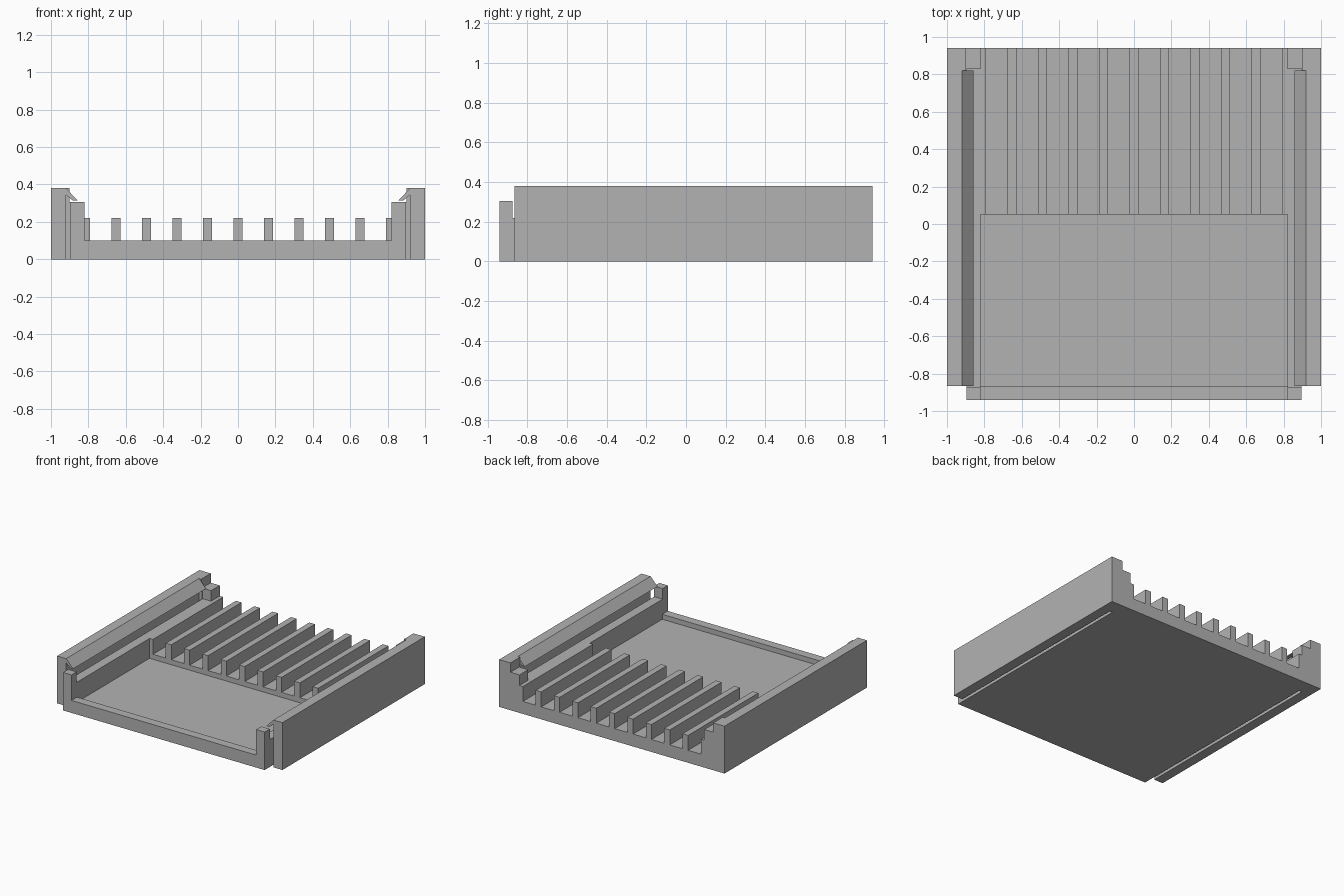
import bpy
import bmesh

if "Cube" in bpy.data.objects:
    bpy.data.objects.remove(bpy.data.objects["Cube"])

grey = bpy.data.materials.new("plain grey")
grey.use_nodes = True
colour = (0.45, 0.45, 0.45, 1)
grey.diffuse_color = colour
grey.node_tree.nodes["Principled BSDF"].inputs["Base Color"].default_value = colour


def prism(name, outline, y0, y1):
    """Extrude an x-z outline along y."""
    bm = bmesh.new()
    face = bm.faces.new([bm.verts.new((x, y0, z)) for x, z in outline])
    ext = bmesh.ops.extrude_face_region(bm, geom=[face])
    moved = [v for v in ext["geom"] if isinstance(v, bmesh.types.BMVert)]
    bmesh.ops.translate(bm, verts=moved, vec=(0, y1 - y0, 0))
    bmesh.ops.recalc_face_normals(bm, faces=bm.faces)
    mesh = bpy.data.meshes.new(name)
    bm.to_mesh(mesh)
    bm.free()
    mesh.materials.append(grey)
    obj = bpy.data.objects.new(name, mesh)
    bpy.context.collection.objects.link(obj)
    return obj


def box(name, x0, x1, y0, y1, z0, z1):
    return prism(name, [(x0, z0), (x1, z0), (x1, z1), (x0, z1)], y0, y1)


def combine(target, tool, operation):
    """Apply a boolean and discard the helper."""
    tool.hide_render = True
    mod = target.modifiers.new("shape", "BOOLEAN")
    mod.operation = operation
    mod.solver = "EXACT"
    mod.object = tool
    bpy.context.view_layer.objects.active = target
    bpy.ops.object.modifier_apply(modifier=mod.name)
    bpy.data.objects.remove(tool)


TOP, OVER = 0.38, 0.6      # wall height, cutter overshoot
FLOOR, SHELF, POST = 0.10, 0.22, 0.305
BACK, END = 0.94, 1.2
INNER, SLOT_IN, SLOT_OUT = 0.82, 0.895, 0.92

tray = box("finned_tray", -1, 1, -BACK, BACK, 0, TOP)


def cut(*size):
    combine(tray, box("cutter", *size), "DIFFERENCE")


# Stepped opening: corner posts, side shelves, open front
cut(-0.9, 0.9, -END, END, POST, OVER)
cut(-SLOT_IN, SLOT_IN, -0.875, 0.83, SHELF, OVER)
cut(-INNER, INNER, -END, END, SHELF, OVER)
cut(-INNER, INNER, -END, 0.05, FLOOR, OVER)

# Recessed front floor
cut(-INNER, INNER, -0.87, 0.05, 0.06, OVER)

# Grooves that leave a row of fins
pitch, half = 0.163, 0.025
for i in range(-5, 5):
    cut(i * pitch + half, (i + 1) * pitch - half, 0.04, END, FLOOR, OVER)

# Slots freeing the side walls, and their shorter front ends
for side in (-1, 1):
    a, b = sorted((side * SLOT_IN, side * SLOT_OUT))
    cut(a, b, -END, 0.82, -0.2, OVER)
    a, b = sorted((side * SLOT_IN, side * END))
    cut(a, b, -END, -0.865, -0.2, OVER)

# Snap hooks along the side walls
hook = [(0.96, TOP), (SLOT_OUT, TOP), (0.858, 0.315), (0.885, 0.315),
        (SLOT_OUT, 0.345), (0.96, 0.345)]
for side in (-1, 1):
    outline = [(side * x, z) for x, z in hook]
    combine(tray, prism("snap_hook", outline, -0.865, 0.82), "UNION")
